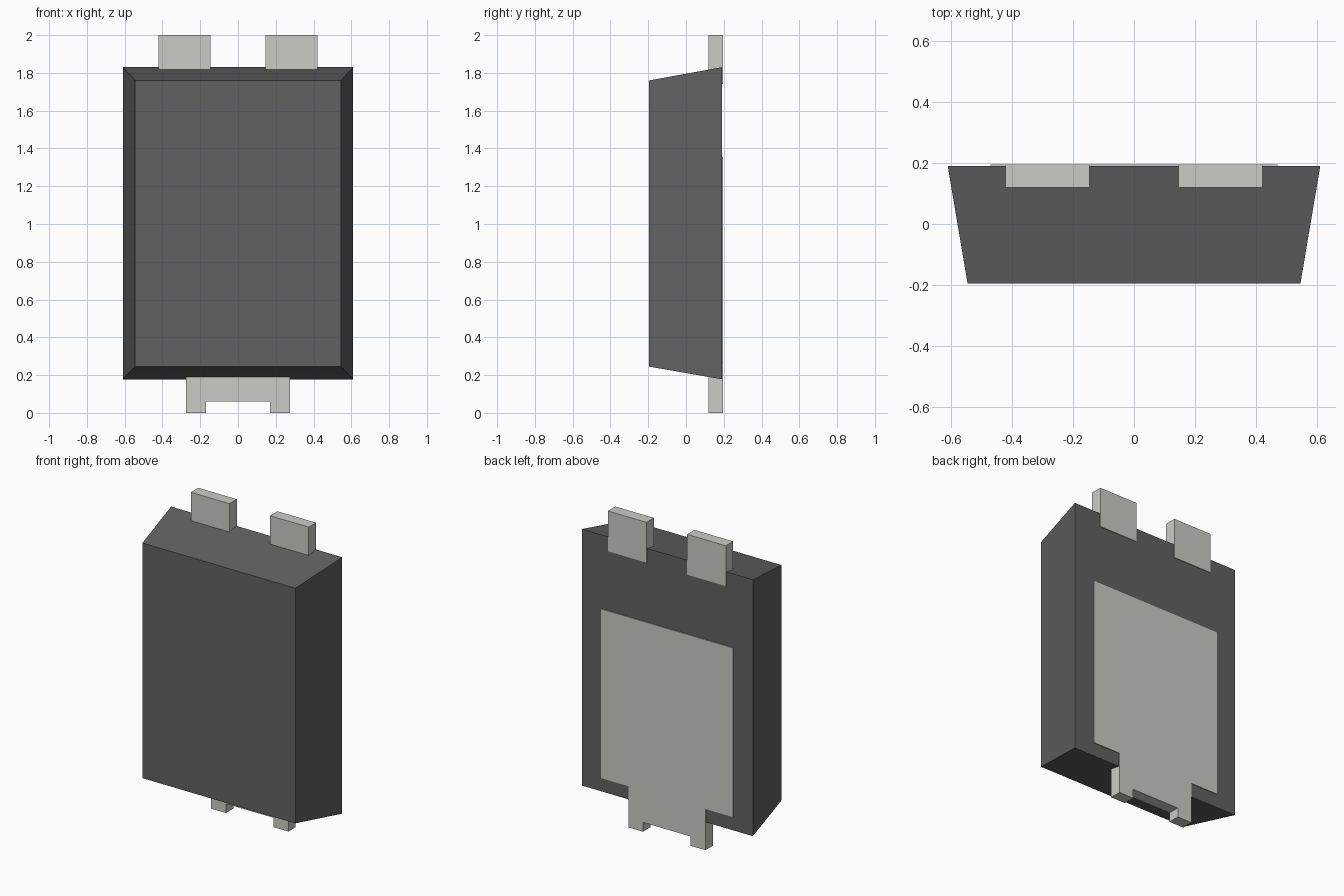
import bpy, bmesh

if "Cube" in bpy.data.objects:
    bpy.data.objects.remove(bpy.data.objects["Cube"])

Y_FRONT, Y_BODY_BACK = -0.195, 0.19
Y_METAL, Y_BACK = 0.12, 0.195


def material(name, color):
    mat = bpy.data.materials.new(name)
    mat.diffuse_color = color
    mat.use_nodes = True
    mat.node_tree.nodes["Principled BSDF"].inputs["Base Color"].default_value = mat.diffuse_color
    return mat


def rect(x0, x1, z0, z1):
    return [(x0, z0), (x1, z0), (x1, z1), (x0, z1)]


def loft(name, front, back, y0, y1, mat):
    """Solid between two matching x/z outlines at depths y0 and y1."""
    bm = bmesh.new()
    a = [bm.verts.new((x, y0, z)) for x, z in front]
    b = [bm.verts.new((x, y1, z)) for x, z in back]
    bm.faces.new(a)
    bm.faces.new(b[::-1])
    n = len(a)
    for i in range(n):
        j = (i + 1) % n
        bm.faces.new((a[j], a[i], b[i], b[j]))
    bmesh.ops.recalc_face_normals(bm, faces=bm.faces)
    mesh = bpy.data.meshes.new(name)
    bm.to_mesh(mesh)
    bm.free()
    mesh.materials.append(mat)
    obj = bpy.data.objects.new(name, mesh)
    bpy.context.collection.objects.link(obj)
    return obj


plastic = material("dark_plastic", (0.12, 0.12, 0.12, 1))
metal = material("pale_metal", (0.6, 0.6, 0.57, 1))

# Tapered package body
loft("package_body", rect(-0.545, 0.545, 0.245, 1.76),
     rect(-0.61, 0.61, 0.178, 1.83), Y_FRONT, Y_BODY_BACK, plastic)

# Back contact pad with its notched lower tab
half = [(0.17, 0.06), (0.17, 0), (0.275, 0), (0.275, 0.265),
        (0.47, 0.265), (0.47, 1.355)]
pad = half + [(-x, z) for x, z in reversed(half)]
loft("contact_pad", pad, pad, Y_METAL, Y_BACK, metal)

# Pair of upper leads
for side, x in (("left", -0.2825), ("right", 0.2825)):
    lead = rect(x - 0.1375, x + 0.1375, 1.74, 2.0)
    loft(f"{side}_lead", lead, lead, Y_METAL, Y_BACK, metal)
